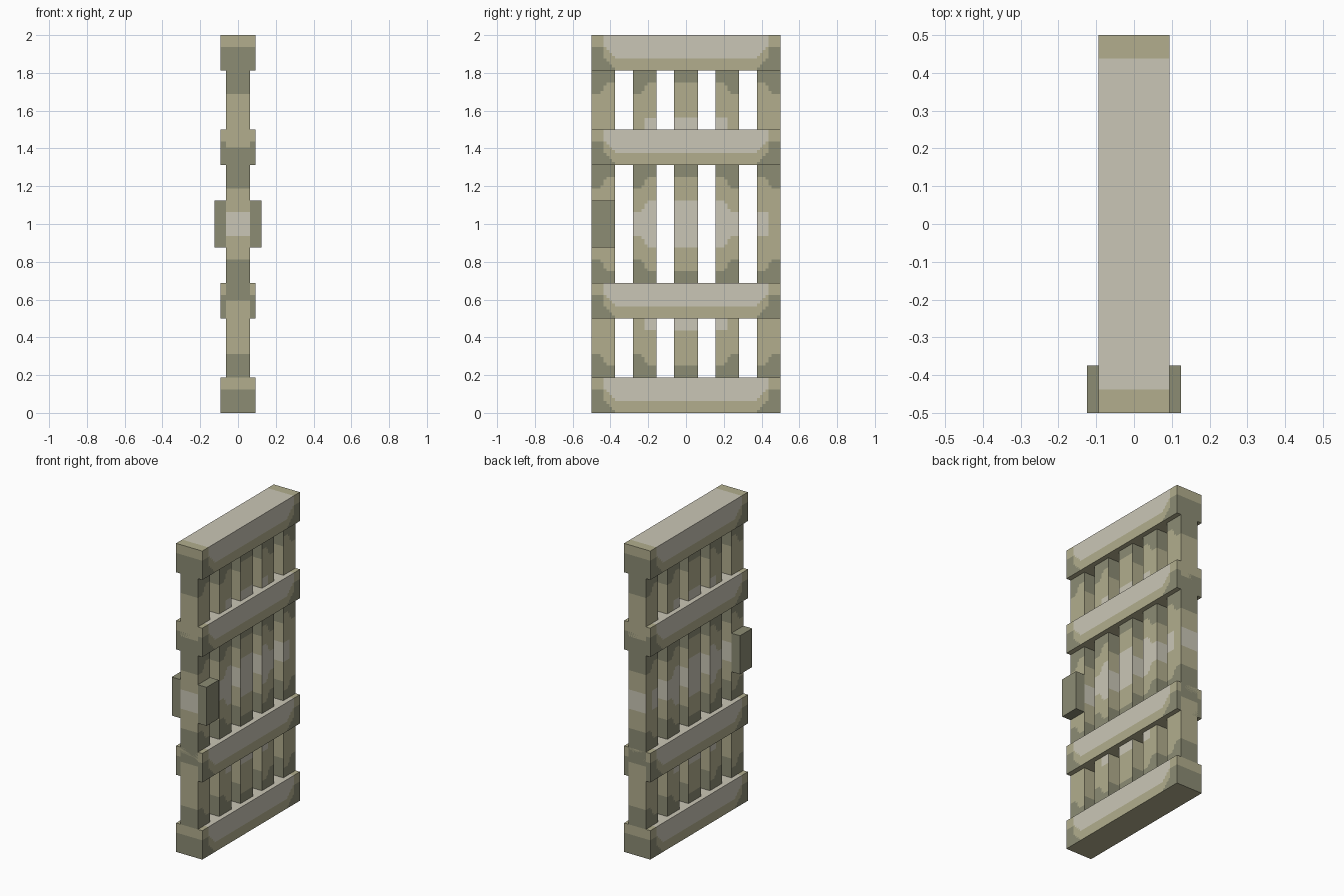
import bpy, bmesh
from mathutils import Vector

if "Cube" in bpy.data.objects:
    bpy.data.objects.remove(bpy.data.objects["Cube"])

CELL = 1 / 64
LIGHT, MID, DARK = 0, 1, 2


def material(name, rgb):
    mat = bpy.data.materials.new(name)
    lin = [((c / 255 + 0.055) / 1.055) ** 2.4 for c in rgb]
    mat.diffuse_color = (*lin, 1)
    mat.use_nodes = True
    mat.node_tree.nodes["Principled BSDF"].inputs["Base Color"].default_value = mat.diffuse_color
    return mat


MATS = [material("pale_stone", (202, 198, 182)),
        material("tan_stone", (178, 174, 141)),
        material("dark_stone", (140, 140, 116))]


def clamp(v, lo, hi):
    return max(lo, min(hi, v))


def box(name, lo, hi, rule):
    """Box whose faces are cut into cells, coloured by rule, then merged by colour."""
    lo, hi = Vector(lo), Vector(hi)
    bm = bmesh.new()
    bmesh.ops.create_cube(bm, size=1)
    for v in bm.verts:
        v.co = Vector([(lo[i] + hi[i]) / 2 + v.co[i] * (hi[i] - lo[i]) for i in range(3)])
    if rule(Vector((0, 0, 0)), Vector((0, 0, 1))) is not None:
        for axis in range(3):
            normal = Vector([float(i == axis) for i in range(3)])
            for k in range(1, round((hi[axis] - lo[axis]) / CELL)):
                geom = bm.verts[:] + bm.edges[:] + bm.faces[:]
                bmesh.ops.bisect_plane(bm, geom=geom, dist=1e-6,
                                       plane_co=lo + normal * k * CELL, plane_no=normal)
        bm.normal_update()
        for f in bm.faces:
            f.material_index = rule(f.calc_center_median(), f.normal)
        bmesh.ops.dissolve_limit(bm, angle_limit=0.01, verts=bm.verts[:],
                                 edges=bm.edges[:], delimit={'MATERIAL'})
    else:
        for f in bm.faces:
            f.material_index = DARK
    mesh = bpy.data.meshes.new(name)
    bm.to_mesh(mesh)
    bm.free()
    for m in MATS:
        mesh.materials.append(m)
    obj = bpy.data.objects.new(name, mesh)
    bpy.context.collection.objects.link(obj)
    return obj


def rail_rule(top):
    def rule(p, n):
        d, t = 0.5 - abs(p.y), top - p.z      # distance from the end and from the top
        if n.z > 0.5:
            return LIGHT if d > 0.0625 else MID
        if n.z < -0.5:
            return MID
        if abs(n.y) > 0.5:
            return MID if t < 0.0625 else DARK
        if t > 0.0625 and d < 0.0625 + clamp(t - 0.11, 0, 0.0625):
            return DARK
        if t < 0.125 and d > 0.0625 + clamp(t - 0.06, 0, 0.06):
            return LIGHT
        return MID
    return rule


def bar_rule(centre):
    def rule(p, n):
        h, y = abs(p.z - 1), abs(p.y)
        # s runs from -1 on the inner half of a bar to 1 on the outer half
        s = clamp((y - abs(centre)) / 0.024, -1, 1) if centre else -1
        if abs(n.y) > 0.5:
            s = 1
        dark, pale = 0.22 - 0.031 * s, 0.094 - 0.031 * s
        if abs(centre) > 0.4 and abs(n.x) > 0.5:
            pale = 0.0625 if y < 0.4375 else 0
        if h > 0.4:                            # upper and lower panels
            if h > dark + 0.5:
                return DARK
            return LIGHT if h < 0.5625 and s < 0.3 and abs(centre) < 0.4 else MID
        if h > dark:
            return DARK
        return LIGHT if h < pale else MID
    return rule


# Upright bars
for i in range(5):
    c = (i - 2) * 7 / 32
    box(f"upright_bar_{i + 1}", (-0.0625, c - 0.0625, 0.1875),
        (0.0625, c + 0.0625, 1.8125), bar_rule(c))

# Horizontal rails
for i, z in enumerate((0, 0.5, 1.3125, 1.8125)):
    box(f"cross_rail_{i + 1}", (-0.09375, -0.5, z), (0.09375, 0.5, z + 0.1875),
        rail_rule(z + 0.1875))

# Handle blocks on both faces
for side, x in (("left", -0.125), ("right", 0.0625)):
    box(f"{side}_handle", (x, -0.5, 0.875), (x + 0.0625, -0.375, 1.125),
        lambda p, n: None)
